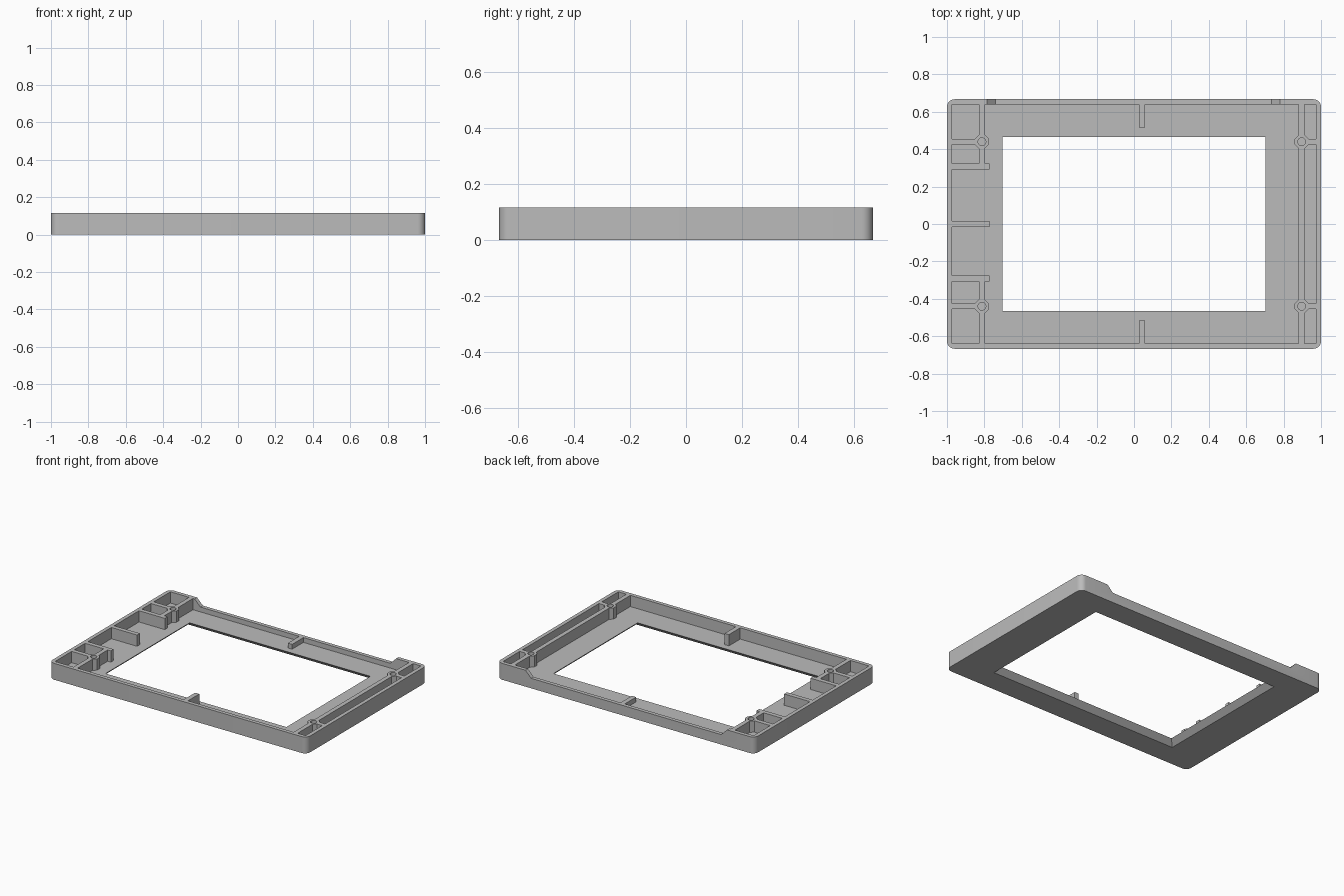
import bpy, bmesh, math

cube = bpy.data.objects.get("Cube")
if cube:
    bpy.data.objects.remove(cube)

HX, HY, H = 1.0, 0.667, 0.115       # outer half sizes and height
IX, IY = 0.973, 0.64                # inside of the walls
FLOOR, LOW = 0.036, 0.07            # floor top, lowered back wall
RIB, BOSS, HOLE = 0.0155, 0.037, 0.021

grey = bpy.data.materials.new("plain grey")
grey.use_nodes = True
grey.diffuse_color = (0.5, 0.5, 0.5, 1)
grey.node_tree.nodes["Principled BSDF"].inputs["Base Color"].default_value = (0.5, 0.5, 0.5, 1)


def finish(name, bm):
    bmesh.ops.recalc_face_normals(bm, faces=bm.faces)
    mesh = bpy.data.meshes.new(name)
    bm.to_mesh(mesh)
    bm.free()
    mesh.materials.append(grey)
    obj = bpy.data.objects.new(name, mesh)
    bpy.context.collection.objects.link(obj)
    return obj


def loft(bm, rings, caps=True, closed=False):
    """Skin a list of equal-length point rings."""
    loops = [[bm.verts.new(p) for p in ring] for ring in rings]
    pairs = list(zip(loops, loops[1:])) + ([(loops[-1], loops[0])] if closed else [])
    for a, b in pairs:
        for i in range(len(a)):
            j = (i + 1) % len(a)
            bm.faces.new((a[i], a[j], b[j], b[i]))
    if caps:
        bm.faces.new(loops[0])
        bm.faces.new(loops[-1])


def rect(x0, x1, y0, y1, z):
    return [(x0, y0, z), (x1, y0, z), (x1, y1, z), (x0, y1, z)]


def box(bm, x0, x1, y0, y1, z0=FLOOR, z1=H):
    loft(bm, [rect(x0, x1, y0, y1, z0), rect(x0, x1, y0, y1, z1)])


def rounded(z, r=0.04, steps=8):
    pts = []
    for k, (sx, sy) in enumerate([(1, 1), (-1, 1), (-1, -1), (1, -1)]):
        for i in range(steps + 1):
            a = math.pi / 2 * (k + i / steps)
            pts.append((sx * (HX - r) + r * math.cos(a), sy * (HY - r) + r * math.sin(a), z))
    return pts


# Frame body: rounded block
bm = bmesh.new()
loft(bm, [rounded(0), rounded(H)])
frame = finish("frame", bm)

# Cutters: tray cavity, tapered window, dip in the back wall
cavity = bmesh.new()
box(cavity, -IX, IX, -IY, IY, FLOOR, H + 0.1)
window = bmesh.new()
slope = 0.038 / FLOOR
rings = []
for z in (-0.02, FLOOR, H):
    g = max(0, slope * (FLOOR - z))
    rings.append(rect(-0.702 - g, 0.702 + g, -0.466 - g, 0.466 + g, z))
loft(window, rings)
dip = bmesh.new()
profile = [(-0.74, LOW), (0.735, LOW), (0.78, H), (0.78, H + 0.1), (-0.785, H + 0.1), (-0.785, H)]
loft(dip, [[(x, y, z) for x, z in profile] for y in (IY - 0.05, HY + 0.05)])
cutters = [finish(n, b) for n, b in (("cavity_cutter", cavity), ("window_cutter", window), ("dip_cutter", dip))]
for cutter in cutters:
    cutter.hide_render = True
    mod = frame.modifiers.new(cutter.name, "BOOLEAN")
    mod.operation, mod.solver, mod.object = "DIFFERENCE", "EXACT", cutter
bpy.context.view_layer.update()
result = bpy.data.meshes.new_from_object(frame.evaluated_get(bpy.context.evaluated_depsgraph_get()))
frame.modifiers.clear()
frame.data = result
for cutter in cutters:
    bpy.data.objects.remove(cutter)
bpy.context.view_layer.objects.active = frame
frame.select_set(True)
bpy.ops.object.shade_smooth_by_angle(angle=math.radians(30))

# Screw bosses: octagonal tubes with round holes
LX, RX, BY = -0.813, 0.896, 0.44


def boss_ring(x, y, z, outer):
    pts = []
    for i in range(16):
        a = i * math.pi / 8
        r = HOLE if not outer else BOSS / (math.cos(math.pi / 8) if i % 2 else 1)
        # odd points are the octagon corners, even points the middles of its flats
        pts.append((x + r * math.cos(a), y + r * math.sin(a), z))
    return pts


for side, x in (("right", LX), ("left", RX)):
    for end, y in (("back", BY), ("front", -BY)):
        bm = bmesh.new()
        loft(bm, [boss_ring(x, y, z, o) for z, o in ((FLOOR, True), (H, True), (H, False), (FLOOR, False))],
             caps=False, closed=True)
        finish(f"{end}_{side}_boss", bm)

# Ribs on the wide (right) side
bm = bmesh.new()
for y in (0.307, 0.0, -0.291):
    box(bm, -IX, -0.773, y - RIB, y + RIB)
for s, cross in ((1, 0.307), (-1, 0.291)):
    for a, b in ((BY + BOSS, IY), (cross + RIB, BY - BOSS)):
        box(bm, LX - RIB, LX + RIB, min(s * a, s * b), max(s * a, s * b))
    box(bm, -IX, LX - BOSS, s * BY - RIB, s * BY + RIB)
finish("right_ribs", bm)

# Long rib and boss links on the narrow (left) side
bm = bmesh.new()
box(bm, RX - RIB, RX + RIB, BOSS - BY, BY - BOSS)
for s in (1, -1):
    a, b = sorted((s * (BY + BOSS), s * IY))
    box(bm, RX - RIB, RX + RIB, a, b)
    box(bm, RX + BOSS, IX, s * BY - RIB, s * BY + RIB)
finish("left_ribs", bm)

# Short tabs in the middle of the long walls
for name, y0, y1, top in (("front_tab", -IY, -0.515, H), ("back_tab", 0.515, IY, LOW)):
    bm = bmesh.new()
    box(bm, 0.027, 0.06, y0, y1, FLOOR, top)
    finish(name, bm)
